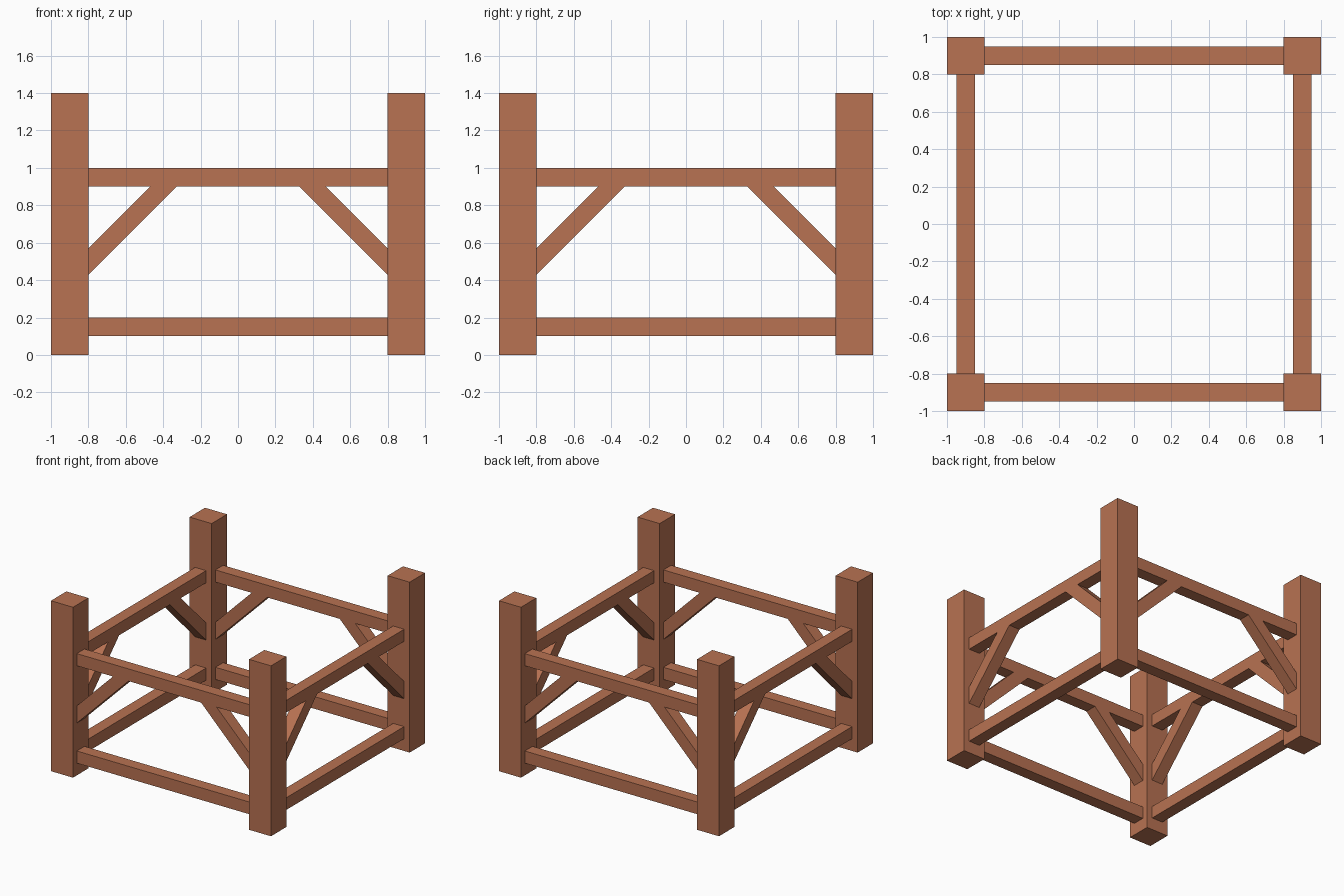
import bpy
import bmesh
import math
from mathutils import Matrix

if "Cube" in bpy.data.objects:
    bpy.data.objects.remove(bpy.data.objects["Cube"])

wood = bpy.data.materials.new("reddish_brown_wood")
wood.diffuse_color = (0.48, 0.168, 0.084, 1)
wood.use_nodes = True
wood.node_tree.nodes["Principled BSDF"].inputs["Base Color"].default_value = wood.diffuse_color


def prism(name, profile, y0, y1, turn=0.0):
    """Extrude an x-z profile from y0 to y1, then turn it about z."""
    bm = bmesh.new()
    face = bm.faces.new([bm.verts.new((x, y0, z)) for x, z in profile])
    ext = bmesh.ops.extrude_face_region(bm, geom=[face])
    new_verts = [v for v in ext["geom"] if isinstance(v, bmesh.types.BMVert)]
    bmesh.ops.translate(bm, vec=(0, y1 - y0, 0), verts=new_verts)
    bmesh.ops.recalc_face_normals(bm, faces=bm.faces[:])
    bm.transform(Matrix.Rotation(turn, 4, "Z"))
    mesh = bpy.data.meshes.new(name)
    bm.to_mesh(mesh)
    bm.free()
    mesh.materials.append(wood)
    obj = bpy.data.objects.new(name, mesh)
    bpy.context.collection.objects.link(obj)
    return obj


def rect(x0, x1, z0, z1):
    return [(x0, z0), (x1, z0), (x1, z1), (x0, z1)]


POST_IN, RAIL_OUT, RAIL_IN = 0.8, -0.95, -0.85
HALF = 0.05 * math.sqrt(2)   # half of the 45 degree cut across a brace

# One side of the frame per quarter turn
for i, side in enumerate(("front", "right", "back", "left")):
    turn = i * math.pi / 2

    # Corner post
    prism(side + "_corner_post", rect(-1, -POST_IN, 0, 1.4), -1, -POST_IN, turn)

    # Lower and upper rails between the posts
    for level, z in (("lower", 0.1), ("upper", 0.9)):
        prism(f"{side}_{level}_rail", rect(-POST_IN, POST_IN, z, z + 0.1),
              RAIL_OUT, RAIL_IN, turn)

    # Diagonal braces from post to upper rail
    for hand, s in (("left", -1), ("right", 1)):
        profile = [(s * 0.8, 0.5 - HALF), (s * 0.8, 0.5 + HALF),
                   (s * (0.4 + HALF), 0.9), (s * (0.4 - HALF), 0.9)]
        prism(f"{side}_{hand}_brace", profile, RAIL_OUT, RAIL_IN, turn)
